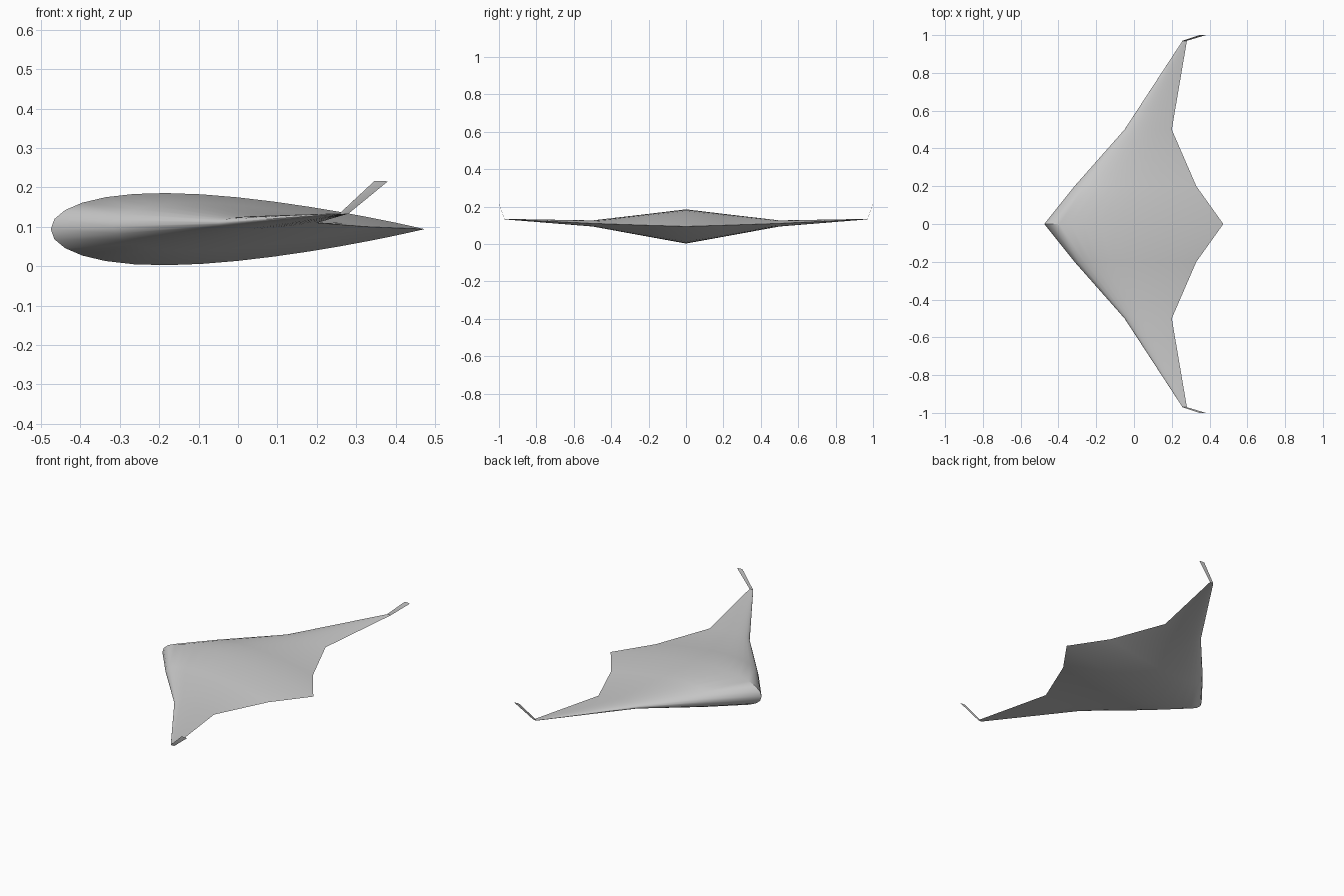
import bpy, bmesh, math

cube = bpy.data.objects.get("Cube")
if cube:
    bpy.data.objects.remove(cube, do_unlink=True)

grey = bpy.data.materials.new("light_grey")
grey.use_nodes = True
colour = (0.6, 0.6, 0.6, 1)
grey.diffuse_color = colour
grey.node_tree.nodes["Principled BSDF"].inputs["Base Color"].default_value = colour

STEPS = 16


def half_thickness(t):
    """Symmetric airfoil with a sharp trailing edge, thickest at 30% chord."""
    return 5 * (0.2969 * math.sqrt(t) - 0.126 * t - 0.3516 * t**2
                + 0.2843 * t**3 - 0.1036 * t**4)


def airfoil(lead, trail, y, z, thick):
    """Closed loop of points: upper side nose to tail, then lower side back."""
    chord = trail - lead
    upper, lower = [], []
    for i in range(STEPS + 1):
        t = 0.5 * (1 - math.cos(math.pi * i / STEPS))
        h = half_thickness(t) * thick * chord
        upper.append((lead + t * chord, y, z + h))
        lower.append((lead + t * chord, y, z - h))
    return upper + lower[-2:0:-1]


def loft(name, stations):
    """Skin a row of airfoils and cap both ends."""
    bm = bmesh.new()
    rings = [[bm.verts.new(p) for p in airfoil(*s)] for s in stations]
    for a, b in zip(rings, rings[1:]):
        for i in range(len(a)):
            j = (i + 1) % len(a)
            bm.faces.new((a[i], a[j], b[j], b[i]))
    for end in (rings[0], rings[-1]):
        bm.faces.new(end)
    bmesh.ops.recalc_face_normals(bm, faces=bm.faces)
    mesh = bpy.data.meshes.new(name)
    bm.to_mesh(mesh)
    bm.free()
    mesh.materials.append(grey)
    obj = bpy.data.objects.new(name, mesh)
    bpy.context.collection.objects.link(obj)
    bpy.ops.object.select_all(action='DESELECT')
    obj.select_set(True)
    bpy.context.view_layer.objects.active = obj
    bpy.ops.object.shade_smooth_by_angle(angle=math.radians(35))
    return obj


# Half-span stations: leading edge x, trailing edge x, y, z, thickness ratio
root = (-0.475, 0.473, 0, 0.094, 0.193)
half = [(-0.315, 0.33, 0.2, 0.1, 0.19),
        (-0.05, 0.2, 0.5, 0.11, 0.13),
        (0.257, 0.28, 0.97, 0.133, 0.12)]
winglet = [half[-1], (0.345, 0.38, 1.0, 0.215, 0.08)]


def mirrored(stations):
    return [(a, b, -y, z, t) for a, b, y, z, t in stations]


# Blended body and wings in one skin, then the swept winglets
loft("wing_body", mirrored(half)[::-1] + [root] + half)
loft("back_winglet", winglet)
loft("front_winglet", mirrored(winglet))
